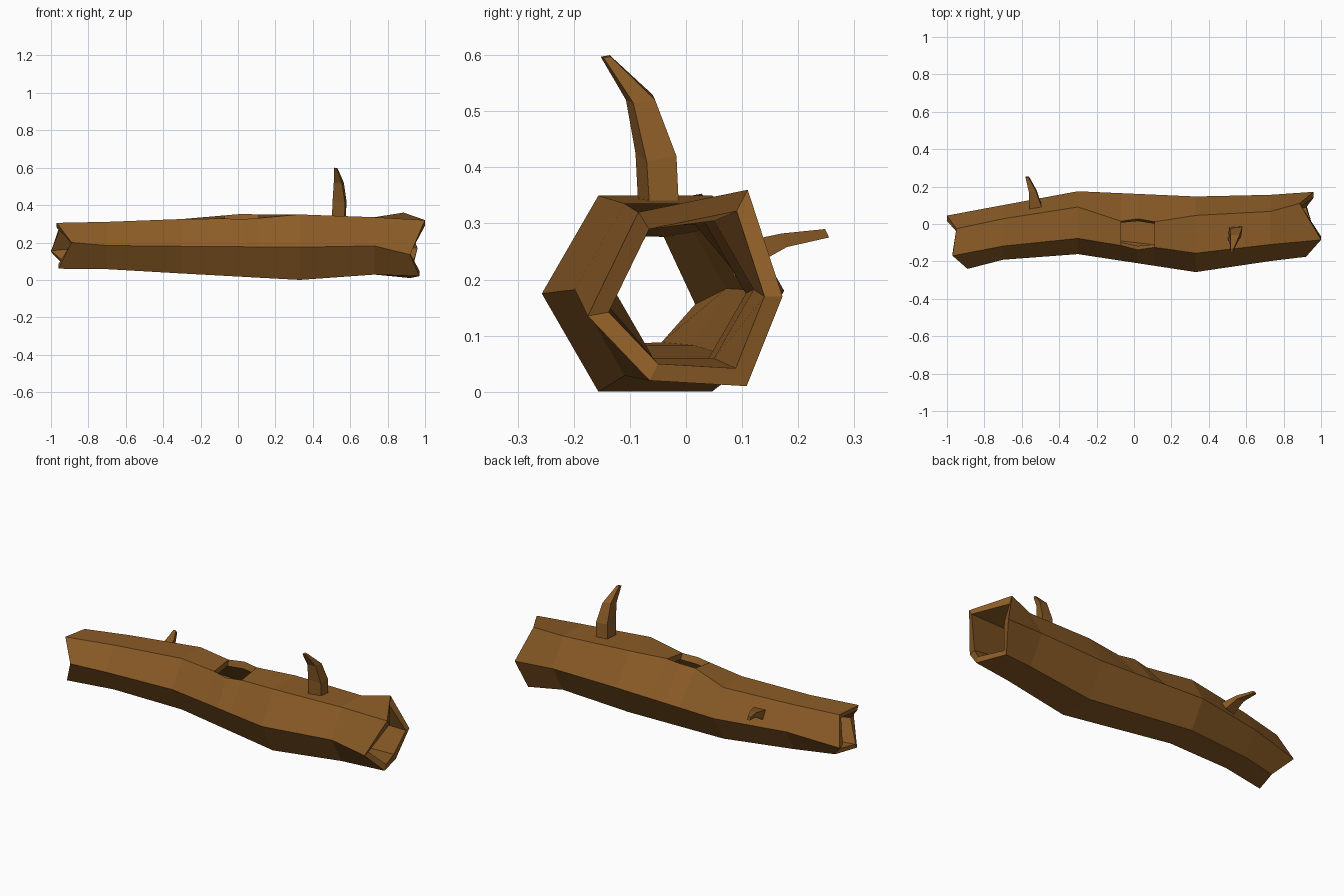
import bpy, bmesh, math
from mathutils import Vector

if "Cube" in bpy.data.objects:
    bpy.data.objects.remove(bpy.data.objects["Cube"])

bark = bpy.data.materials.new("bark brown")
bark.diffuse_color = (0.26, 0.107, 0.02, 1)
bark.use_nodes = True
bark.node_tree.nodes["Principled BSDF"].inputs["Base Color"].default_value = bark.diffuse_color


def make_object(name, bm):
    bmesh.ops.recalc_face_normals(bm, faces=bm.faces[:])
    mesh = bpy.data.meshes.new(name)
    bm.to_mesh(mesh)
    bm.free()
    mesh.materials.append(bark)
    obj = bpy.data.objects.new(name, mesh)
    bpy.context.collection.objects.link(obj)
    return obj


# Hexagonal cross-section: back, top back, top front, front, bottom front, bottom back
def ring(x, cy, cz, r):
    return [Vector((x, cy + r * math.cos(k * math.pi / 3), cz + r * math.sin(k * math.pi / 3)))
            for k in range(6)]


def hole_ring(a, b, x, top_back, top_front):
    t = (x - a[0].x) / (b[0].x - a[0].x)
    pts = [p.lerp(q, t) for p, q in zip(a, b)]
    pts[1] = Vector((x, *top_back))
    pts[2] = Vector((x, *top_front))
    return pts


left = ring(-0.30, 0.007, 0.180, 0.168)
right = ring(0.33, -0.055, 0.175, 0.202)

# Jagged broken ends
left_end = [Vector(p) for p in [(-1.0, 0.045, 0.15), (-0.95, -0.025, 0.30), (-0.97, -0.17, 0.305),
                                (-0.89, -0.24, 0.20), (-0.96, -0.17, 0.06), (-0.92, -0.03, 0.065)]]
right_end = [Vector(p) for p in [(0.96, 0.172, 0.17), (0.885, 0.11, 0.36), (1.0, -0.085, 0.32),
                                 (0.92, -0.175, 0.135), (0.97, -0.065, 0.02), (0.92, 0.108, 0.01)]]

rings = [left_end,
         ring(-0.70, -0.045, 0.184, 0.146),
         left,
         hole_ring(left, right, -0.07, (0.015, 0.345), (-0.115, 0.328)),
         hole_ring(left, right, 0.02, (0.028, 0.353), (-0.138, 0.325)),
         hole_ring(left, right, 0.11, (0.012, 0.35), (-0.125, 0.33)),
         right,
         ring(0.73, -0.021, 0.182, 0.177),
         right_end]

# Hollow trunk: outer and inner shells with the top opening left out
bm = bmesh.new()
outer, inner = [], []
for pts in rings:
    c = sum(pts, Vector()) / 6
    outer.append([bm.verts.new(p) for p in pts])
    inner.append([bm.verts.new((p.x, c.y + (p.y - c.y) * 0.8, c.z + (p.z - c.z) * 0.8)) for p in pts])
for shell in (outer, inner):
    for i in range(len(rings) - 1):
        for k in range(6):
            if k == 1 and i in (3, 4):
                continue
            n = (k + 1) % 6
            bm.faces.new((shell[i][k], shell[i][n], shell[i + 1][n], shell[i + 1][k]))

# Rims joining the shells at both ends and round the opening
rim = [((i, k), (i, (k + 1) % 6)) for i in (0, len(rings) - 1) for k in range(6)]
rim += [((3, 1), (3, 2)), ((5, 1), (5, 2))]
rim += [((i, k), (i + 1, k)) for i in (3, 4) for k in (1, 2)]
for (i, k), (j, n) in rim:
    bm.faces.new((outer[i][k], outer[j][n], inner[j][n], inner[i][k]))
make_object("hollow_trunk", bm)


# Tapered four-sided branch stubs
def branch(name, sections):
    bm = bmesh.new()
    loops = [[bm.verts.new(p) for p in s] for s in sections]
    for a, b in zip(loops, loops[1:]):
        for k in range(4):
            n = (k + 1) % 4
            bm.faces.new((a[k], a[n], b[n], b[k]))
    bm.faces.new(loops[0])
    bm.faces.new(loops[-1])
    make_object(name, bm)


branch("top_branch", [
    [(0.502, -0.085, 0.33), (0.570, -0.065, 0.33), (0.577, -0.013, 0.335), (0.508, -0.018, 0.335)],
    [(0.506, -0.090, 0.425), (0.572, -0.070, 0.41), (0.580, -0.017, 0.42), (0.512, -0.022, 0.425)],
    [(0.512, -0.107, 0.52), (0.556, -0.094, 0.515), (0.566, -0.055, 0.52), (0.516, -0.060, 0.53)],
    [(0.513, -0.152, 0.597), (0.528, -0.148, 0.597), (0.532, -0.134, 0.597), (0.516, -0.136, 0.60)]])

branch("back_branch", [
    [(-0.558, 0.085, 0.205), (-0.488, 0.085, 0.205), (-0.488, 0.075, 0.262), (-0.558, 0.075, 0.262)],
    [(-0.562, 0.180, 0.258), (-0.520, 0.180, 0.258), (-0.522, 0.170, 0.282), (-0.562, 0.170, 0.282)],
    [(-0.580, 0.255, 0.275), (-0.562, 0.255, 0.275), (-0.564, 0.248, 0.290), (-0.580, 0.248, 0.290)]])
